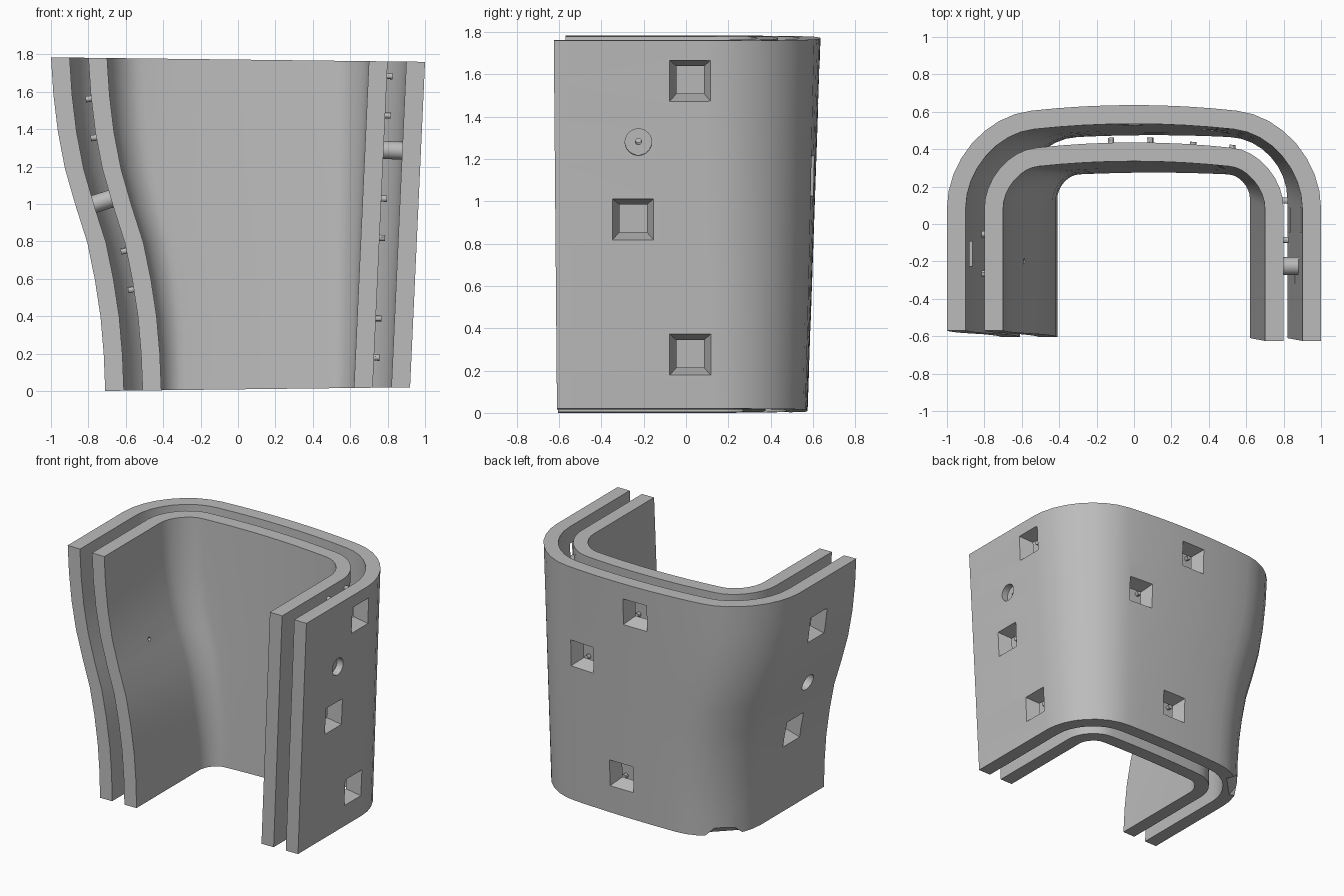
import bpy, bmesh, math
from mathutils import Matrix, Vector
from mathutils.bvhtree import BVHTree

if "Cube" in bpy.data.objects:
    bpy.data.objects.remove(bpy.data.objects["Cube"])

GREY = (0.5, 0.5, 0.5, 1)
mat = bpy.data.materials.new("matte grey")
mat.use_nodes = True
mat.diffuse_color = GREY
mat.node_tree.nodes["Principled BSDF"].inputs["Base Color"].default_value = GREY

# x of the curved left wall, from bottom to top
LEFT_X = [-.71, -.718, -.735, -.765, -.805, -.868, -.925, -.963, -.987, -1.0]
WALL, GAP = 0.1, 0.1


def mix(a, b, t):
    return a + (b - a) * t


def outline(t, left):
    """U-shaped plan of the outside, from the right front round to the left front."""
    right, r = mix(.92, 1.0, t), mix(.4, .45, t)
    bulge = mix(.04, .1, t)
    back = mix(.575, .636, t) - bulge
    pts = [(right, mix(-.61, -.625, t))]
    for i in range(9):
        a = math.pi / 2 * i / 8
        pts.append((right - r + r * math.cos(a), back - r + r * math.sin(a)))
    for i in range(1, 8):
        pts.append((mix(right - r, left + r, i / 8), back))
    for i in range(9):
        a = math.pi / 2 * (1 + i / 8)
        pts.append((left + r + r * math.cos(a), back - r + r * math.sin(a)))
    pts.append((left, mix(-.605, -.57, t)))
    mid, half = (left + right) / 2, (right - left) / 2
    return [Vector((x, y + (bulge * (1 - ((x - mid) / half) ** 2) if y > 0 else 0)))
            for x, y in pts]


def inset(pts, d):
    out = []
    for i, p in enumerate(pts):
        tan = (pts[min(i + 1, len(pts) - 1)] - pts[max(i - 1, 0)]).normalized()
        out.append(p + Vector((-tan.y, tan.x)) * d)
    return out


def shell_mesh(depth):
    """Wall of even thickness lying a given depth inside the outline."""
    bm = bmesh.new()
    rings = []
    for k, left in enumerate(LEFT_X):
        t = k / (len(LEFT_X) - 1)
        pts = outline(t, left)
        loop = inset(pts, depth) + inset(pts, depth + WALL)[::-1]
        rings.append([bm.verts.new((p.x, p.y, mix(.009 + .012 * p.x, 1.772 - .012 * p.x, t)))
                      for p in loop])
    n = len(rings[0])
    for lo, hi in zip(rings, rings[1:]):
        for i in range(n):
            j = (i + 1) % n
            bm.faces.new((lo[i], lo[j], hi[j], hi[i]))
    for ring in (rings[0], rings[-1]):
        for i in range(n // 2 - 1):
            bm.faces.new((ring[i], ring[i + 1], ring[n - 2 - i], ring[n - 1 - i]))
    bmesh.ops.recalc_face_normals(bm, faces=bm.faces)
    return bm


def make_object(name, bm):
    me = bpy.data.meshes.new(name)
    bm.to_mesh(me)
    bm.free()
    me.materials.append(mat)
    ob = bpy.data.objects.new(name, me)
    bpy.context.collection.objects.link(ob)
    return ob


def add_cone(bm, frame, low, high, r_low, r_high, sides=16):
    """Cone or prism along the frame's z, from low to high."""
    spin = Matrix.Rotation(math.pi / 4, 4, 'Z')
    bmesh.ops.create_cone(bm, cap_ends=True, segments=sides, radius1=r_low, radius2=r_high,
                          depth=high - low,
                          matrix=frame @ Matrix.Translation((0, 0, (low + high) / 2)) @ spin)


def cut(ob, cutter):
    mod = ob.modifiers.new("cut", 'BOOLEAN')
    mod.operation, mod.solver, mod.object = 'DIFFERENCE', 'EXACT', cutter
    bpy.context.view_layer.objects.active = ob
    bpy.ops.object.modifier_apply(modifier=mod.name)


outer_bm, inner_bm = shell_mesh(0), shell_mesh(WALL + GAP)
outer_tree, inner_tree = BVHTree.FromBMesh(outer_bm), BVHTree.FromBMesh(inner_bm)


def wall_frame(side, along, z):
    """Frame on the outer wall: z outward, x level, y up the wall."""
    start = {'right': (3, along, z), 'left': (-3, along, z), 'back': (along, 3, z)}[side]
    look = {'right': (-1, 0, 0), 'left': (1, 0, 0), 'back': (0, -1, 0)}[side]
    loc, n, _, _ = outer_tree.ray_cast(Vector(start), Vector(look))
    h = Vector((0, 0, 1)).cross(n).normalized()
    rot = Matrix((h, n.cross(h), n)).transposed().to_4x4()
    return Matrix.Translation(loc) @ rot


# Tapered square windows, with four small pins behind each
WINDOWS = [('right', .02, 1.57), ('right', -.25, .915), ('right', .02, .275),
           ('back', -.02, 1.56), ('back', .435, 1.12), ('back', .12, .31),
           ('left', -.16, 1.435), ('left', -.16, .61)]
cutter_bm, bore_bm, pin_bm, boss_bm = (bmesh.new() for _ in range(4))
for window in WINDOWS:
    frame = wall_frame(*window)
    add_cone(cutter_bm, frame, -.14, .04, .052 * 2 ** .5, .11 * 2 ** .5, 4)
    normal = frame.to_3x3().col[2]
    for a in (-.105, .105):
        for b in (-.105, .105):
            hit = inner_tree.ray_cast(frame @ Vector((a, b, 0)), -normal)[0]
            if hit:
                add_cone(pin_bm, Matrix.Translation(hit) @ frame.to_3x3().to_4x4(),
                         -.02, .03, .017, .017, 12)

# Round recesses, with a drilled boss bridging the gap
for spot in [('right', -.225, 1.28), ('left', -.2, .97)]:
    frame = wall_frame(*spot)
    add_cone(cutter_bm, frame, -.05, .05, .063, .063, 32)
    add_cone(boss_bm, frame, -.21, -.09, .048, .048, 24)
    add_cone(bore_bm, frame, -.4, .1, .015, .015, 12)

# Chipped lower corner at the back left
add_cone(cutter_bm, Matrix.Translation((-.67, .48, 0)), -.05, .13, .27, .01, 5)

outer = make_object("outer_shell", outer_bm)
inner = make_object("inner_shell", inner_bm)
pins = make_object("spacer_pins", pin_bm)
bosses = make_object("spacer_bosses", boss_bm)
window_cutter = make_object("window_cutter", cutter_bm)
bore_cutter = make_object("bore_cutter", bore_bm)

cut(outer, window_cutter)
for ob in (outer, inner, bosses):
    cut(ob, bore_cutter)
for ob in (window_cutter, bore_cutter):
    bpy.data.objects.remove(ob)

# Smooth walls with crisp rims
bpy.ops.object.select_all(action='DESELECT')
for ob in (outer, inner, pins, bosses):
    ob.select_set(True)
bpy.context.view_layer.objects.active = outer
bpy.ops.object.shade_smooth_by_angle(angle=math.radians(30))
